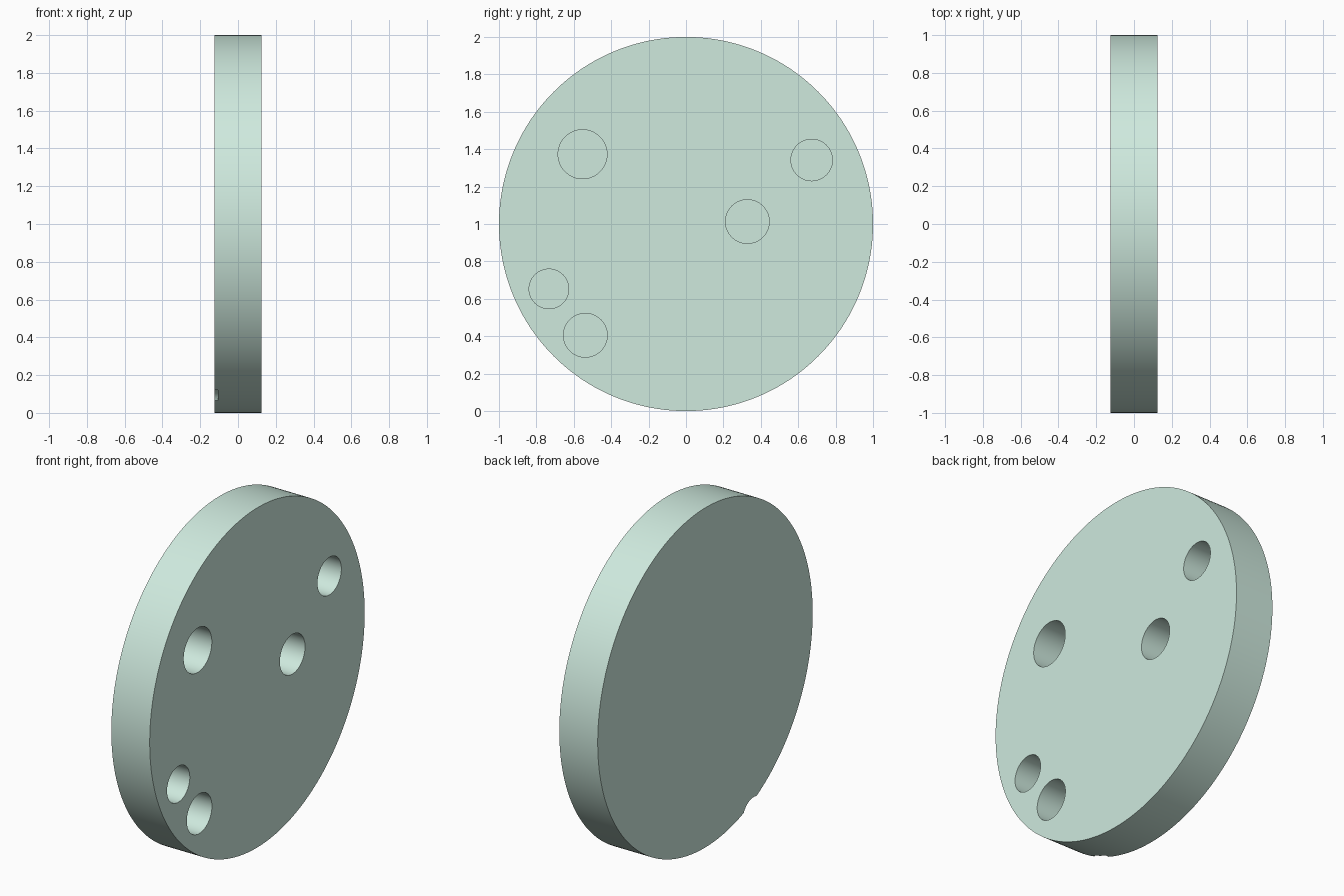
import bpy, math

if "Cube" in bpy.data.objects:
    bpy.data.objects.remove(bpy.data.objects["Cube"])

FRONT_X, BACK_X = 0.125, -0.125
FLOOR_X = -0.105


def x_cylinder(name, x0, x1, y, z, r, sides):
    """Cylinder lying along x between x0 and x1."""
    bpy.ops.mesh.primitive_cylinder_add(
        vertices=sides, radius=r, depth=x1 - x0,
        location=((x0 + x1) / 2, y, z), rotation=(0, math.pi / 2, 0))
    ob = bpy.context.object
    ob.name = name
    bpy.ops.object.transform_apply(location=True, rotation=True, scale=True)
    return ob


# round plate standing on its edge
disc = x_cylinder("disc", BACK_X, FRONT_X, 0, 1, 1.0, 256)

# blind holes in the right-hand face: y, z, radius
holes = [(-0.553, 1.373, 0.131), (0.672, 1.342, 0.111), (0.328, 1.013, 0.117),
         (-0.733, 0.653, 0.106), (-0.538, 0.405, 0.117)]
cutters = [x_cylinder("hole_cutter", FLOOR_X, FRONT_X + 0.1, y, z, r, 64)
           for y, z, r in holes]

# shallow rim notch on the left-hand face
cutters.append(x_cylinder("notch_cutter", BACK_X - 0.1, FLOOR_X, -0.45, 0.025, 0.1, 64))

# cut everything out of the disc
bpy.ops.object.select_all(action='DESELECT')
disc.select_set(True)
bpy.context.view_layer.objects.active = disc
for c in cutters:
    c.hide_render = True
    m = disc.modifiers.new("cut", 'BOOLEAN')
    m.operation = 'DIFFERENCE'
    m.solver = 'EXACT'
    m.object = c
    bpy.ops.object.modifier_apply(modifier=m.name)
for c in cutters:
    bpy.data.objects.remove(c, do_unlink=True)

bpy.ops.object.shade_smooth_by_angle(angle=math.radians(30))

# pale mint finish
mat = bpy.data.materials.new("pale_mint")
mat.diffuse_color = (0.62, 0.82, 0.73, 1)
mat.use_nodes = True
mat.node_tree.nodes["Principled BSDF"].inputs["Base Color"].default_value = mat.diffuse_color
disc.data.materials.clear()
disc.data.materials.append(mat)
